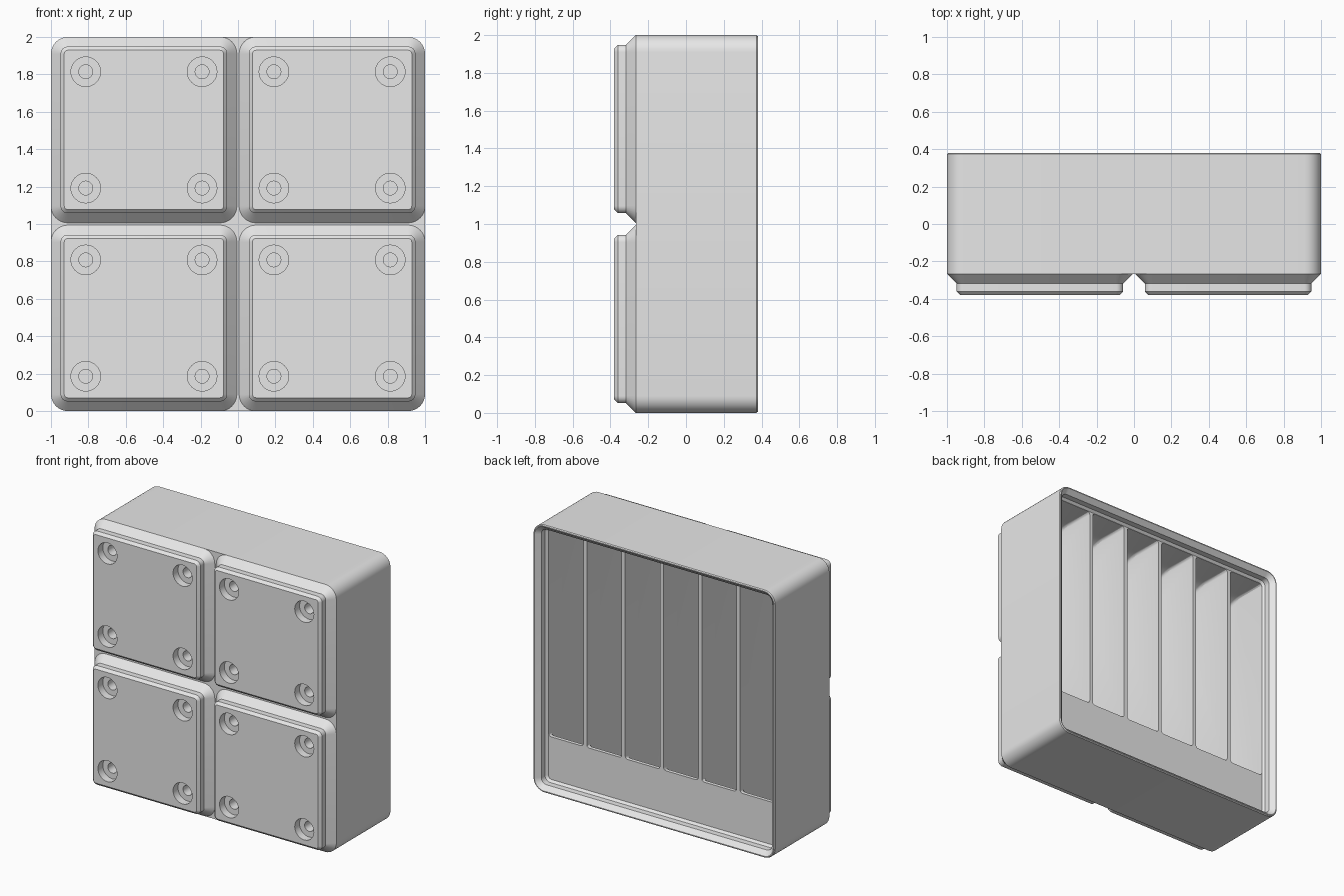
import bpy, bmesh
from math import sin, cos, tan, pi, radians

old = bpy.data.objects.get("Cube")
if old:
    bpy.data.objects.remove(old, do_unlink=True)

grey = bpy.data.materials.new("plain grey")
grey.use_nodes = True
grey.diffuse_color = (0.8, 0.8, 0.8, 1)
grey.node_tree.nodes["Principled BSDF"].inputs["Base Color"].default_value = (0.8, 0.8, 0.8, 1)

BOTTOM, BODY, OPENING, RIM = -0.38, -0.266, 0.287, 0.38
FLOOR = -0.212
CORNER = 0.09
PITCH = 0.503


def ring(bm, cx, cz, y, half, r, n=8):
    """Rounded square in the xz plane; a circle when r equals half."""
    steps = n if half - r < 1e-6 else n + 1
    verts = []
    for q in range(4):
        mid = pi / 4 + q * pi / 2
        ox = (half - r) * (1 if cos(mid) > 0 else -1)
        oz = (half - r) * (1 if sin(mid) > 0 else -1)
        for i in range(steps):
            a = (q + i / n) * pi / 2
            verts.append(bm.verts.new((cx + ox + r * cos(a), y, cz + oz + r * sin(a))))
    return verts


def loft(bm, cx, cz, sections):
    """Closed solid through a list of (y, half size, corner radius)."""
    rings = [ring(bm, cx, cz, *s) for s in sections]
    for a, b in zip(rings, rings[1:]):
        for i in range(len(a)):
            j = (i + 1) % len(a)
            bm.faces.new((a[i], a[j], b[j], b[i]))
    bm.faces.new(rings[0])
    bm.faces.new(rings[-1])


def finish(bm, name):
    bmesh.ops.recalc_face_normals(bm, faces=bm.faces)
    mesh = bpy.data.meshes.new(name)
    bm.to_mesh(mesh)
    bm.free()
    mesh.materials.append(grey)
    obj = bpy.data.objects.new(name, mesh)
    bpy.context.collection.objects.link(obj)
    return obj


def select(obj):
    bpy.ops.object.select_all(action='DESELECT')
    obj.select_set(True)
    bpy.context.view_layer.objects.active = obj


def cut(obj, cutter):
    select(obj)
    mod = obj.modifiers.new("cut", 'BOOLEAN')
    mod.operation, mod.solver, mod.object = 'DIFFERENCE', 'EXACT', cutter
    bpy.ops.object.modifier_apply(modifier=mod.name)


# Body block with the stacking lip recessed into its open back
bm = bmesh.new()
profile = [(BODY, 0), (RIM - 0.007, 0), (RIM, 0.006), (RIM, 0.012),
           (0.374, 0.018), (0.347, 0.0455), (0.303, 0.0455), (OPENING, 0.062)]
loft(bm, 0, 1, [(y, 1 - d, CORNER - d) for y, d in profile])
body = finish(bm, "bin_body")

# Compartments: scooped at the top end, with a sloped label shelf at the bottom end
COUNT, DIVIDER, INSET = 6, 0.029, 0.064
SCOOP, SHELF = 0.28, 0.38
width = (2 - 2 * INSET - (COUNT - 1) * DIVIDER) / COUNT
top = 2 - INSET
outline = [(OPENING + 0.035, top)]
for i in range(13):
    a = i / 12 * pi / 2
    outline.append((FLOOR + SCOOP * (1 - sin(a)), top - SCOOP * (1 - cos(a))))
shelf_edge = OPENING - 0.027
outline += [(FLOOR, INSET),
            (shelf_edge - (SHELF - INSET) * tan(radians(36)), INSET),
            (shelf_edge, SHELF), (OPENING + 0.035, SHELF)]
bm = bmesh.new()
for k in range(COUNT):
    x0 = -1 + INSET + k * (width + DIVIDER)
    near = [bm.verts.new((x0, y, z)) for y, z in outline]
    far = [bm.verts.new((x0 + width, y, z)) for y, z in outline]
    caps = [bm.faces.new(near), bm.faces.new(far)]
    for i in range(len(near)):
        j = (i + 1) % len(near)
        bm.faces.new((near[i], near[j], far[j], far[i]))
    bmesh.ops.recalc_face_normals(bm, faces=bm.faces)
    bmesh.ops.bevel(bm, geom=[e for f in caps for e in f.edges], offset=0.02,
                    segments=3, profile=0.5, affect='EDGES')
compartments = finish(bm, "compartment_cutter")
cut(body, compartments)

# Stepped magnet and screw holes, four per foot
centres = [(sx * PITCH, 1 + sz * PITCH) for sx in (-1, 1) for sz in (-1, 1)]
bm = bmesh.new()
for cx, cz in centres:
    for dx in (-0.311, 0.311):
        for dz in (-0.311, 0.311):
            loft(bm, cx + dx, cz + dz,
                 [(y, r, r) for y, r in ((BOTTOM - 0.02, 0.079), (BOTTOM + 0.0575, 0.079),
                                         (BOTTOM + 0.0575, 0.037), (BOTTOM + 0.144, 0.037))])
holes = finish(bm, "hole_cutter")
cut(body, holes)

# Four stepped feet on the front
parts = [body]
steps = [(BOTTOM, 0.071), (-0.361, 0.0515), (-0.318, 0.0515), (BODY, 0)]
for cx, cz in centres:
    bm = bmesh.new()
    loft(bm, cx, cz, [(y, 0.497 - d, CORNER - d) for y, d in steps])
    side = "left" if cx > 0 else "right"
    level = "upper" if cz > 1 else "lower"
    foot = finish(bm, f"{level}_{side}_foot")
    cut(foot, holes)
    parts.append(foot)

for cutter in (compartments, holes):
    bpy.data.objects.remove(cutter, do_unlink=True)
for part in parts:
    select(part)
    bpy.ops.object.shade_smooth_by_angle(angle=radians(30))
